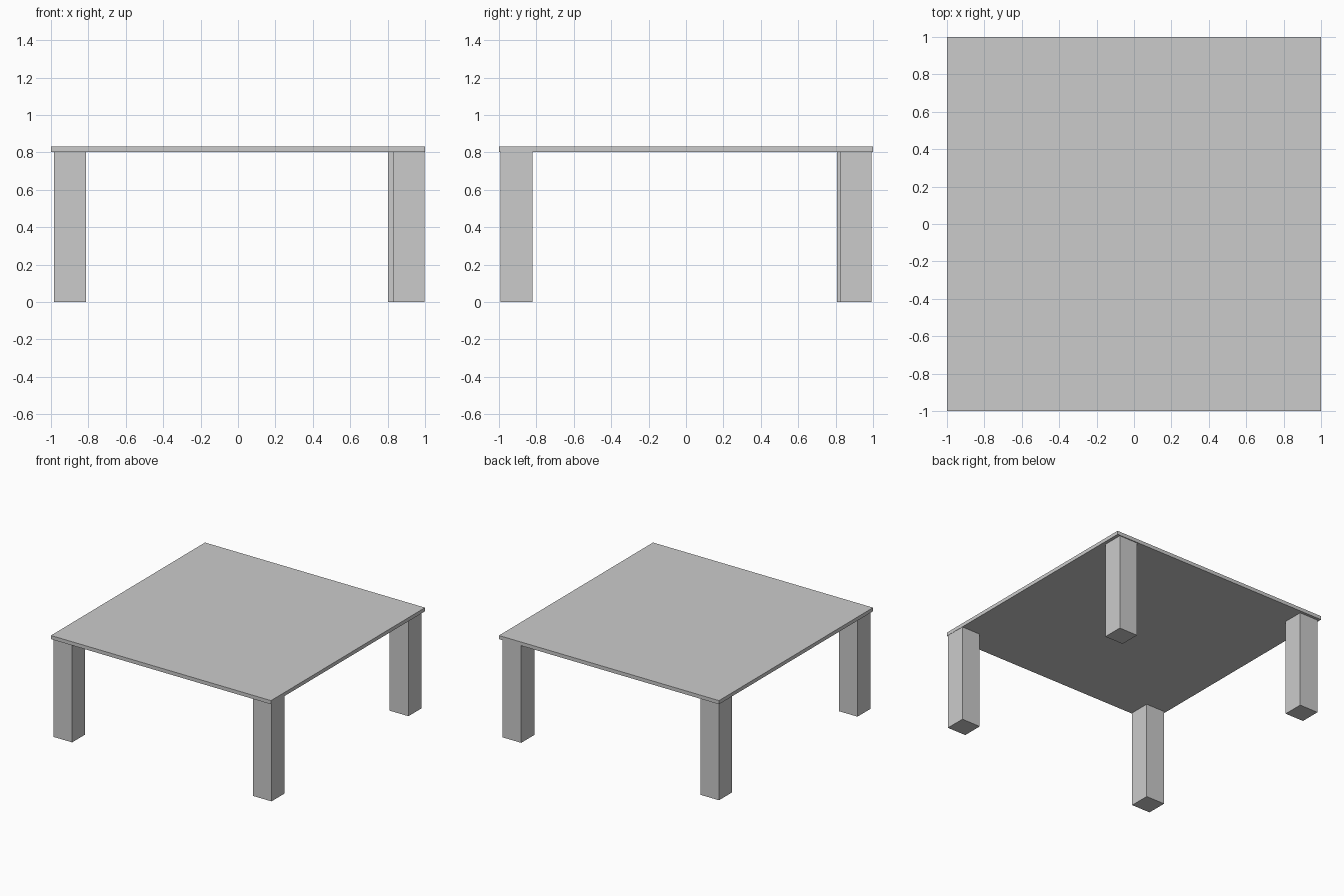
import bpy

if "Cube" in bpy.data.objects:
    bpy.data.objects.remove(bpy.data.objects["Cube"])


def box(name, lo, hi):
    """Axis-aligned box between two opposite corners."""
    centre = [(a + b) / 2 for a, b in zip(lo, hi)]
    bpy.ops.mesh.primitive_cube_add(size=1, location=centre)
    obj = bpy.context.object
    obj.name = name
    obj.scale = [b - a for a, b in zip(lo, hi)]
    bpy.ops.object.transform_apply(location=False, rotation=False, scale=True)
    return obj


HEIGHT = 0.802   # underside of the top
LEG = 0.17       # leg thickness

# Thin square top
box("table_top", (-1, -1, HEIGHT), (1, 1, 0.832))

# Four square legs, each set slightly differently in its corner (lower x, lower y)
legs = {
    "front_left_leg": (-0.984, -0.991),
    "front_right_leg": (0.828, -0.991),
    "back_left_leg": (-0.984, 0.807),
    "back_right_leg": (0.803, 0.823),
}
for name, (x, y) in legs.items():
    box(name, (x, y, 0), (x + LEG, y + LEG, HEIGHT))
